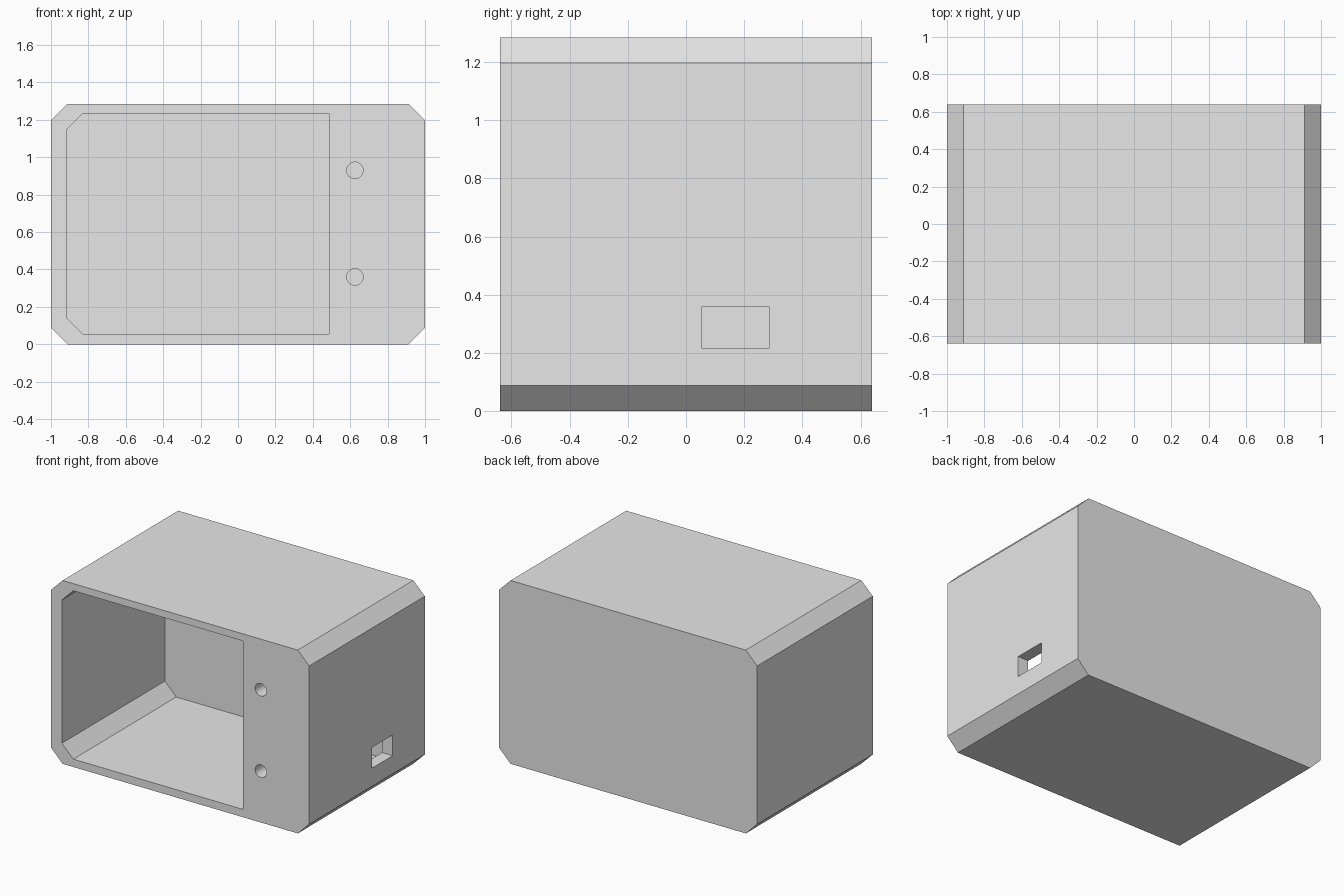
import bpy, bmesh, math

cube = bpy.data.objects.get("Cube")
if cube:
    bpy.data.objects.remove(cube, do_unlink=True)

grey = bpy.data.materials.new("light_grey")
grey.use_nodes = True
grey.diffuse_color = (0.8, 0.8, 0.8, 1)
grey.node_tree.nodes["Principled BSDF"].inputs["Base Color"].default_value = (0.8, 0.8, 0.8, 1)

DEPTH, HEIGHT = 1.28, 1.285
FRONT, BACK = -DEPTH / 2, DEPTH / 2
WALL, FLOOR = 0.083, 0.055      # side wall, floor and ceiling
BACK_WALL, PANEL = 0.14, 0.1    # rear wall and front panel
CHAMFER = 0.088
INNER = 1 - WALL


def prism(name, profile, y0, y1):
    """Extrude an x-z outline from y0 to y1."""
    bm = bmesh.new()
    face = bm.faces.new([bm.verts.new((x, y0, z)) for x, z in profile])
    ext = bmesh.ops.extrude_face_region(bm, geom=[face])["geom"]
    bmesh.ops.translate(bm, vec=(0, y1 - y0, 0),
                        verts=[v for v in ext if isinstance(v, bmesh.types.BMVert)])
    bmesh.ops.recalc_face_normals(bm, faces=bm.faces)
    mesh = bpy.data.meshes.new(name)
    bm.to_mesh(mesh)
    bm.free()
    mesh.materials.append(grey)
    obj = bpy.data.objects.new(name, mesh)
    bpy.context.collection.objects.link(obj)
    return obj


def outline(x0, x1, z0, z1, left=0, right=0):
    """Rectangle with optional chamfers on its left and right corners."""
    pts = []
    for x, s, c in ((x0, 1, left), (x1, -1, right)):
        side = [(x + s * c, z0), (x, z0 + c), (x, z1 - c), (x + s * c, z1)] if c else [(x, z0), (x, z1)]
        pts += side if s > 0 else side[::-1]
    return pts


def cut(target, cutter):
    """Subtract the cutter and remove it."""
    cutter.hide_render = True
    mod = target.modifiers.new("cut", "BOOLEAN")
    mod.operation = "DIFFERENCE"
    mod.solver = "EXACT"
    mod.object = cutter
    bpy.context.view_layer.objects.active = target
    bpy.ops.object.modifier_apply(modifier=mod.name)
    bpy.data.objects.remove(cutter, do_unlink=True)


# Chamfered outer case
case = prism("case", outline(-1, 1, 0, HEIGHT, CHAMFER, CHAMFER), FRONT, BACK)

# Hollow interior, running behind the front panel
top = HEIGHT - FLOOR + 0.005
cut(case, prism("cavity_cutter", outline(-INNER, INNER, FLOOR, top, CHAMFER, CHAMFER),
                FRONT + PANEL, BACK - BACK_WALL))

# Wide front opening
cut(case, prism("opening_cutter", outline(-INNER, 0.487, FLOOR, top, CHAMFER),
                FRONT - 0.1, FRONT + PANEL + 0.1))

# Two round holes in the front panel
for z in (0.36, 0.93):
    ring = [(0.625 + 0.044 * math.cos(a), z + 0.044 * math.sin(a))
            for a in (math.tau * i / 32 for i in range(32))]
    cut(case, prism("hole_cutter", ring, FRONT - 0.1, FRONT + PANEL + 0.1))

# Rectangular port through the left side wall
cut(case, prism("port_cutter", outline(0.85, 1.1, 0.215, 0.36), 0.055, 0.285))

# Smooth the round holes, keep the edges sharp
bpy.ops.object.select_all(action="DESELECT")
case.select_set(True)
bpy.context.view_layer.objects.active = case
bpy.ops.object.shade_smooth_by_angle(angle=math.radians(30))
